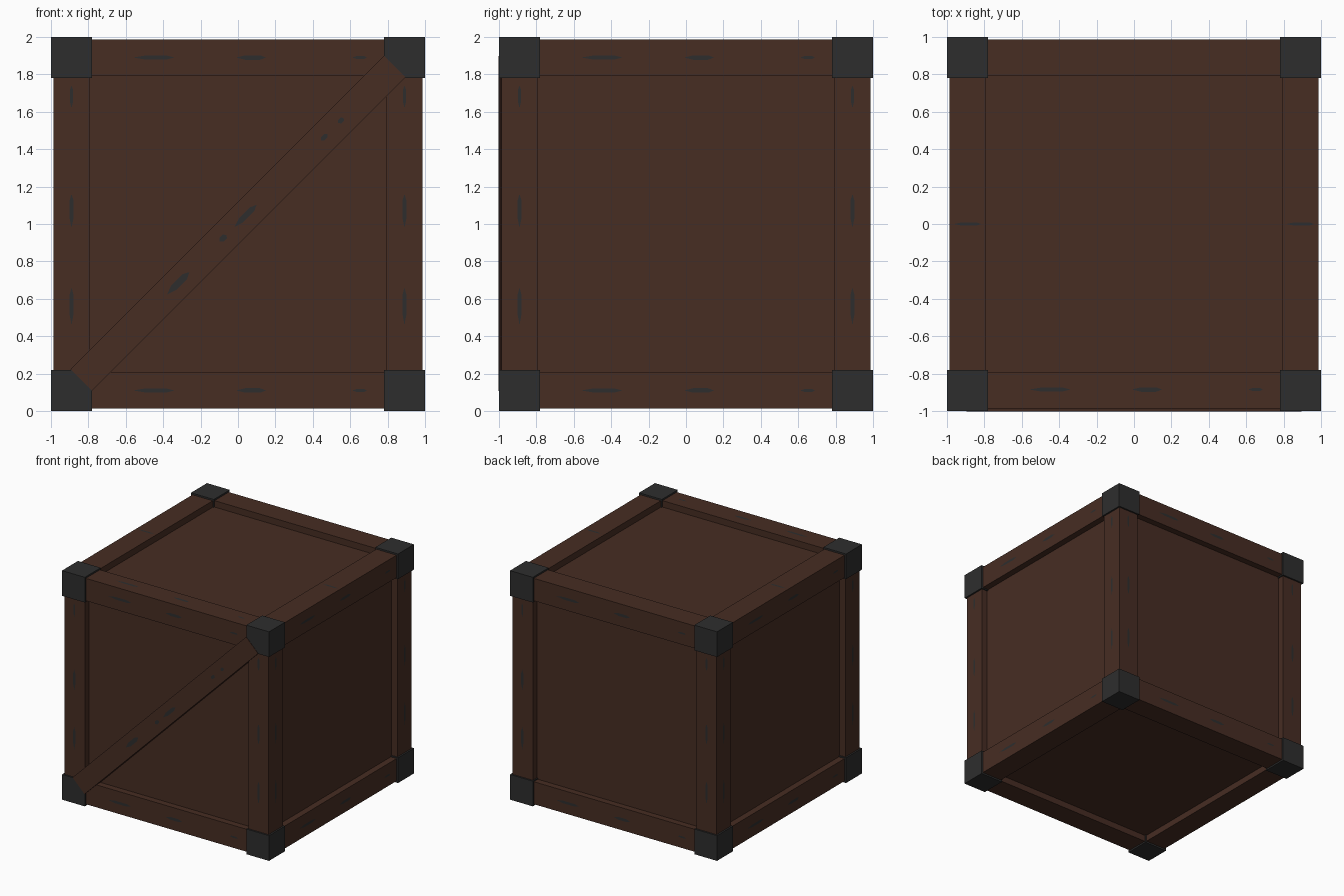
import bpy, bmesh, math
from mathutils import Vector, Matrix

if "Cube" in bpy.data.objects:
    bpy.data.objects.remove(bpy.data.objects["Cube"])


def material(name, rgb):
    m = bpy.data.materials.new(name)
    m.diffuse_color = (*rgb, 1)
    m.use_nodes = True
    m.node_tree.nodes["Principled BSDF"].inputs["Base Color"].default_value = m.diffuse_color
    return m


WOOD = material("dark_brown_wood", (0.063, 0.026, 0.0165))
IRON = material("charcoal_iron", (0.027, 0.027, 0.027))
C = Vector((0, 0, 1))      # crate centre
OUT, INN = 0.986, 0.79     # outer and inner faces of the frame beams
CAP_IN = 0.78              # inner faces of the corner caps


def finish(name, bm, mat):
    me = bpy.data.meshes.new(name)
    bmesh.ops.recalc_face_normals(bm, faces=bm.faces)
    bm.to_mesh(me)
    bm.free()
    me.materials.append(mat)
    ob = bpy.data.objects.new(name, me)
    bpy.context.collection.objects.link(ob)
    return ob


def add_box(bm, centre, size, rot=Matrix()):
    mat = Matrix.Translation(centre) @ rot @ Matrix.Diagonal((*size, 1))
    bmesh.ops.create_cube(bm, size=1, matrix=mat)


# recessed panels
bm = bmesh.new()
add_box(bm, C, (1.86, 1.86, 1.86))
finish("panels", bm, WOOD)

# twelve frame beams, four along each axis
mid, wid = (OUT + INN) / 2, OUT - INN
for axis, name in enumerate(("width_beams", "depth_beams", "corner_posts")):
    bm = bmesh.new()
    for a in (-1, 1):
        for b in (-1, 1):
            pos, size = Vector(), Vector((wid, wid, wid))
            pos[(axis + 1) % 3], pos[(axis + 2) % 3] = a * mid, b * mid
            size[axis] = 2 * CAP_IN + 0.02
            add_box(bm, C + pos, size)
    finish(name, bm, WOOD)

# eight iron corner caps
bm = bmesh.new()
cm, cs = (1 + CAP_IN) / 2, 1 - CAP_IN
for sx in (-1, 1):
    for sy in (-1, 1):
        for sz in (-1, 1):
            add_box(bm, C + Vector((sx, sy, sz)) * cm, (cs, cs, cs))
finish("corner_caps", bm, IRON)

# diagonal brace across the front, just proud of the caps
bm = bmesh.new()
tilt = Matrix.Rotation(-math.pi / 4, 4, 'Y')
add_box(bm, (0, -0.9625, 1.003), (2.37, 0.081, 0.163), tilt)
finish("diagonal_brace", bm, WOOD)


# thin dark wear marks: pointed slivers lying on a face
def fleck(bm, pos, along, normal, length, width):
    across = normal.cross(along)
    pts = [(-.5, 0), (-.2, -.5), (.3, -.5), (.5, 0), (.3, .5), (-.2, .5)]
    vs = [bm.verts.new(pos + along * (x * length) + across * (y * width)
                       + normal * 0.002) for x, y in pts]
    bm.faces.new(vs)


X, Y, Z = Vector((1, 0, 0)), Vector((0, 1, 0)), Vector((0, 0, 1))
H_MARKS = [(-0.45, 0.22, 0.022), (0.07, 0.16, 0.024), (0.65, 0.08, 0.015)]
V_MARKS = [(0.68, 0.12, 0.018), (0.07, 0.18, 0.022), (-0.44, 0.2, 0.022)]
bm = bmesh.new()
for n, along in ((-Y, X), (X, Y), (Y, -X), (-X, -Y)):
    for side in (-1, 1):
        for t, l, w in H_MARKS:
            fleck(bm, C + n * OUT + along * t + Z * side * 0.89, along, n, l, w)
        for t, l, w in V_MARKS:
            fleck(bm, C + n * OUT + Z * t + along * side * 0.89, Z, n, l, w)
for t, l, w in H_MARKS:
    fleck(bm, C + Z * OUT + X * t - Y * 0.885, X, Z, l, w)
for side in (-1, 1):
    fleck(bm, C + Z * OUT + X * side * 0.89, X, Z, 0.15, 0.018)
diag = (X + Z).normalized()
for x, l, w in ((-0.32, 0.17, 0.035), (-0.08, 0.05, 0.03), (0.04, 0.17, 0.03),
                (0.46, 0.05, 0.025), (0.55, 0.04, 0.025)):
    fleck(bm, Vector((x, -1.003, 1.003 + x)), diag, -Y, l, w)
me_ob = finish("wear_marks", bm, IRON)
# face every mark outward from the crate centre
me = me_ob.data
bm = bmesh.new()
bm.from_mesh(me)
bm.normal_update()
for f in bm.faces:
    d = f.calc_center_median() - C
    if f.normal.dot(d) < 0:
        f.normal_flip()
bm.to_mesh(me)
bm.free()
